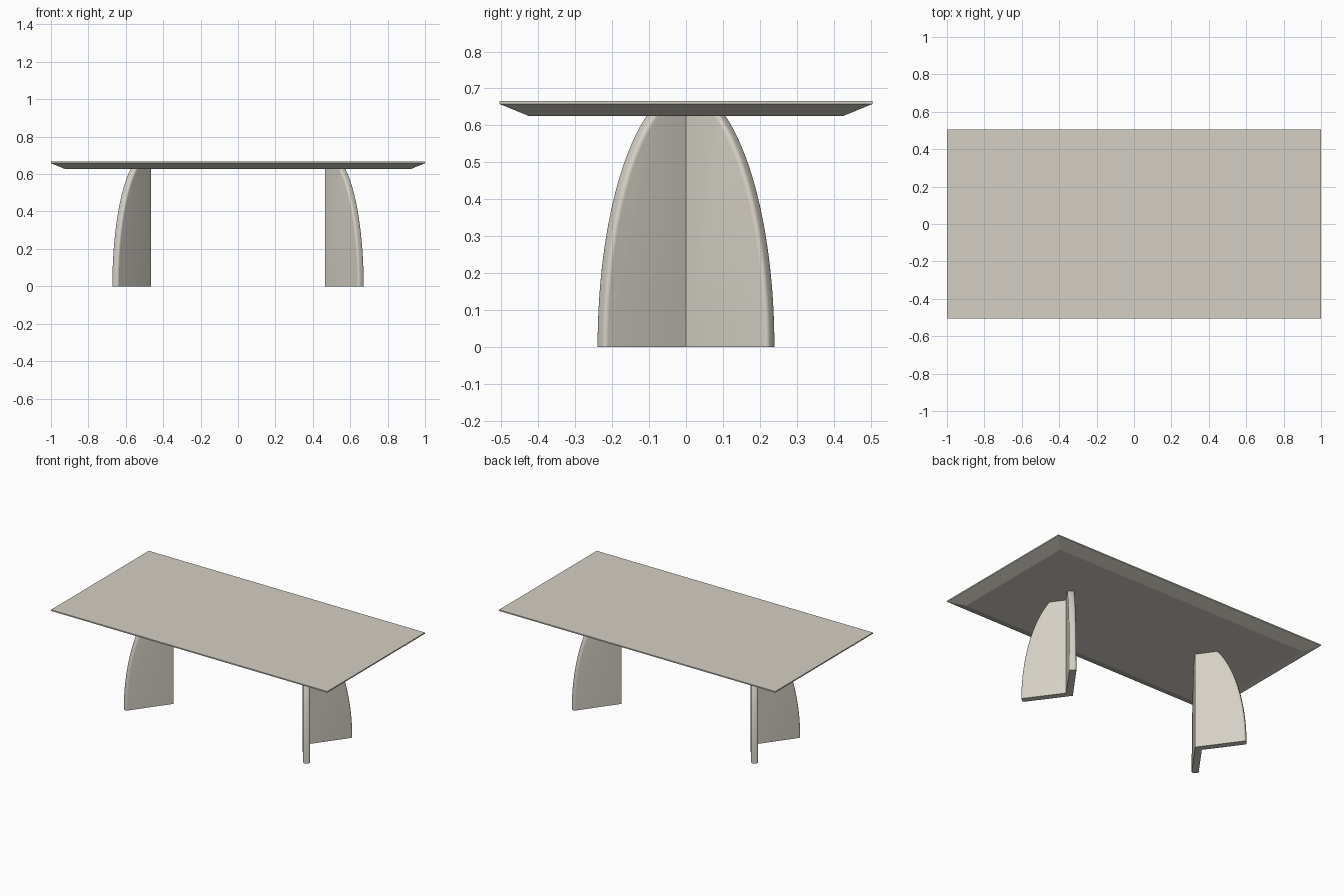
import bpy, bmesh, math
from mathutils import Vector

if "Cube" in bpy.data.objects:
    bpy.data.objects.remove(bpy.data.objects["Cube"])

stone = bpy.data.materials.new("warm_grey")
stone.diffuse_color = (0.66, 0.63, 0.56, 1)
stone.use_nodes = True
stone.node_tree.nodes["Principled BSDF"].inputs["Base Color"].default_value = stone.diffuse_color


def add_object(name, bm):
    bmesh.ops.recalc_face_normals(bm, faces=bm.faces)
    mesh = bpy.data.meshes.new(name)
    bm.to_mesh(mesh)
    bm.free()
    obj = bpy.data.objects.new(name, mesh)
    mesh.materials.append(stone)
    bpy.context.collection.objects.link(obj)
    return obj


def bridge(bm, a, b):
    n = len(a)
    return [bm.faces.new((a[i], a[(i + 1) % n], b[(i + 1) % n], b[i])) for i in range(n)]


# Table top: thin lip with a wide chamfer underneath
bm = bmesh.new()
rings = []
for hx, hy, z in ((0.922, 0.427, 0.626), (1.0, 0.505, 0.658), (1.0, 0.505, 0.666)):
    rings.append([bm.verts.new((sx * hx, sy * hy, z))
                  for sx, sy in ((-1, -1), (1, -1), (1, 1), (-1, 1))])
bridge(bm, rings[0], rings[1])
bridge(bm, rings[1], rings[2])
bm.faces.new(rings[0])
bm.faces.new(rings[2])
add_object("table_top", bm)

# Legs: two elliptical fins meeting in a V, with rounded outer edges
ANGLE = math.radians(54)
THICK, LENGTH, TOP, ELLIPSE_H, STEPS = 0.041, 0.302, 0.626, 0.704, 24
along = Vector((math.cos(ANGLE), -math.sin(ANGLE), 0))
across = Vector((math.sin(ANGLE), math.cos(ANGLE), 0))
apex = Vector((0.466, 0, 0))


def fin_side(bm, offset):
    """Fin outline; the inner side starts later so the V is mitred at y = 0."""
    start = offset / math.tan(ANGLE)
    end_angle = math.asin(TOP / ELLIPSE_H)
    pts = [(start, TOP), (start, 0)]
    for i in range(STEPS + 1):
        a = end_angle * i / STEPS
        pts.append((LENGTH * math.cos(a), ELLIPSE_H * math.sin(a)))
    return [bm.verts.new(apex + along * s + across * offset + Vector((0, 0, z)))
            for s, z in pts]


def make_leg(name, turn):
    bm = bmesh.new()
    outer, inner = fin_side(bm, 0), fin_side(bm, THICK)
    bm.faces.new(outer)
    bm.faces.new(inner)
    sides = bridge(bm, outer, inner)
    bmesh.ops.delete(bm, geom=[sides[0]], context='FACES_ONLY')  # open mitre
    bmesh.ops.recalc_face_normals(bm, faces=bm.faces)
    curved = [bm.edges.get((ring[i], ring[i + 1]))
              for ring in (outer, inner) for i in range(2, STEPS + 2)]
    bmesh.ops.bevel(bm, geom=curved, offset=0.012, segments=4, profile=0.5,
                    affect='EDGES', clamp_overlap=True)
    bmesh.ops.mirror(bm, geom=bm.verts[:] + bm.edges[:] + bm.faces[:],
                     axis='Y', merge_dist=0.0005)
    leg = add_object(name, bm)
    leg.rotation_euler.z = turn
    bpy.ops.object.select_all(action='DESELECT')
    leg.select_set(True)
    bpy.context.view_layer.objects.active = leg
    bpy.ops.object.shade_smooth_by_angle(angle=math.radians(35))


make_leg("right_leg", 0)
make_leg("left_leg", math.pi)
